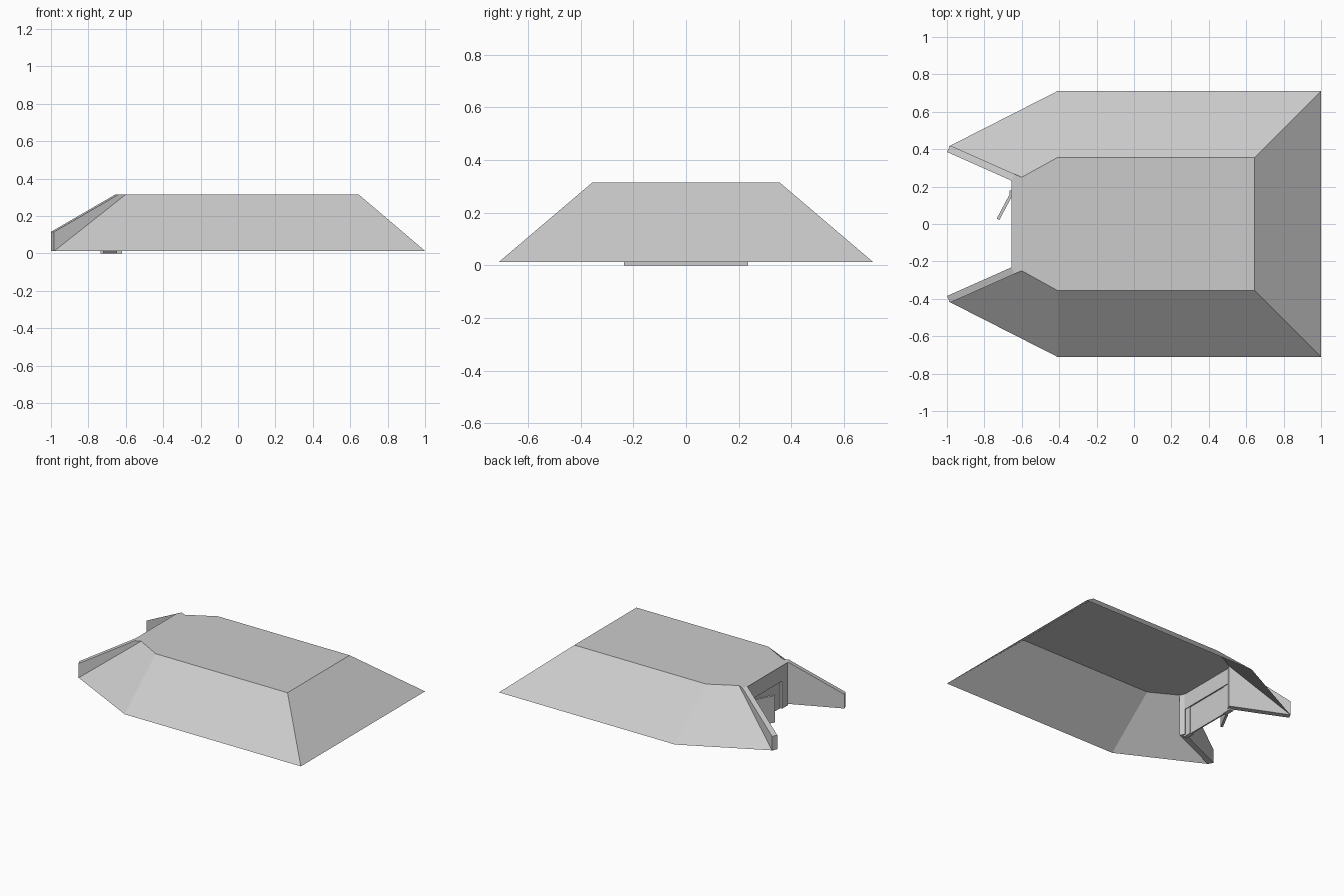
import bpy
import bmesh
from math import atan2
from mathutils import Matrix, Vector

if "Cube" in bpy.data.objects:
    bpy.data.objects.remove(bpy.data.objects["Cube"])

concrete = bpy.data.materials.new("concrete grey")
concrete.use_nodes = True
colour = (0.6, 0.6, 0.6, 1)
concrete.diffuse_color = colour
concrete.node_tree.nodes["Principled BSDF"].inputs["Base Color"].default_value = colour

BASE, ROOF = 0.013, 0.315


def add_object(name, bm):
    mesh = bpy.data.meshes.new(name)
    bm.to_mesh(mesh)
    bm.free()
    mesh.materials.append(concrete)
    obj = bpy.data.objects.new(name, mesh)
    bpy.context.collection.objects.link(obj)
    return obj


def box(name, low, high):
    bm = bmesh.new()
    low, high = Vector(low), Vector(high)
    bmesh.ops.create_cube(bm, size=1)
    bmesh.ops.scale(bm, vec=high - low, verts=bm.verts)
    bmesh.ops.translate(bm, vec=(low + high) / 2, verts=bm.verts)
    return add_object(name, bm)


def mirrored(points):
    return points + [(x, -y) for x, y in reversed(points)]


# Hollow sloped mound, open underneath and at the entrance
foot = mirrored([(-0.99, 0.415), (-0.41, 0.71), (1, 0.71)])
crest = mirrored([(-0.6, 0.25), (-0.41, 0.355), (0.645, 0.355)])
bm = bmesh.new()
lower = [bm.verts.new((x, y, BASE)) for x, y in foot]
upper = [bm.verts.new((x, y, ROOF)) for x, y in crest]
for i in range(len(foot) - 1):
    bm.faces.new((lower[i], lower[i + 1], upper[i + 1], upper[i]))
# Roof with a short lip over the entrance
lip = [bm.verts.new((-0.655, y, ROOF)) for y in (-0.235, 0.235)]
bm.faces.new(upper + lip)
bmesh.ops.recalc_face_normals(bm, faces=bm.faces)
bm.faces.ensure_lookup_table()
if bm.faces[-1].normal.z < 0:
    bmesh.ops.reverse_faces(bm, faces=bm.faces)
add_object("earth_mound", bm)

# Sloping wing walls either side of the entrance
for side, label in ((1, "left"), (-1, "right")):
    root = Vector((-0.6, side * 0.25, 0))
    tip = Vector((-0.983, side * 0.42, 0))
    inward = Vector((-0.017, -side * 0.035, 0))
    bm = bmesh.new()
    corners = [(root, BASE), (tip, BASE), (tip, 0.115), (root.lerp(tip, 0.1), ROOF), (root, ROOF)]
    outline = [bm.verts.new(p + Vector((0, 0, z))) for p, z in corners]
    face = bm.faces.new(outline)
    extruded = bmesh.ops.extrude_face_region(bm, geom=[face], use_keep_orig=True)["geom"]
    bmesh.ops.translate(bm, vec=inward, verts=[v for v in extruded if isinstance(v, bmesh.types.BMVert)])
    bmesh.ops.recalc_face_normals(bm, faces=bm.faces)
    add_object(label + "_wing_wall", bm)
    # Door jamb
    y1, y2 = sorted((side * 0.17, side * 0.235))
    box(label + "_jamb", (-0.65, y1, 0), (-0.62, y2, 0.2))

# Entrance wall and recessed panel
box("lintel", (-0.65, -0.235, 0.2), (-0.615, 0.235, ROOF - 0.002))
box("back_panel", (-0.635, -0.23, 0), (-0.625, 0.23, 0.2))

# Door leaf standing ajar, with its hinge
hinge = Vector((-0.65, 0.17, 0))
swing = Vector((-0.727, 0.025, 0)) - hinge
door = box("open_door", (0, -0.008, 0), (swing.length, 0.008, 0.195))
door.data.transform(Matrix.Translation(hinge) @ Matrix.Rotation(atan2(swing.y, swing.x), 4, "Z"))
box("door_hinge", (-0.665, 0.155, 0.17), (-0.645, 0.18, 0.19))
